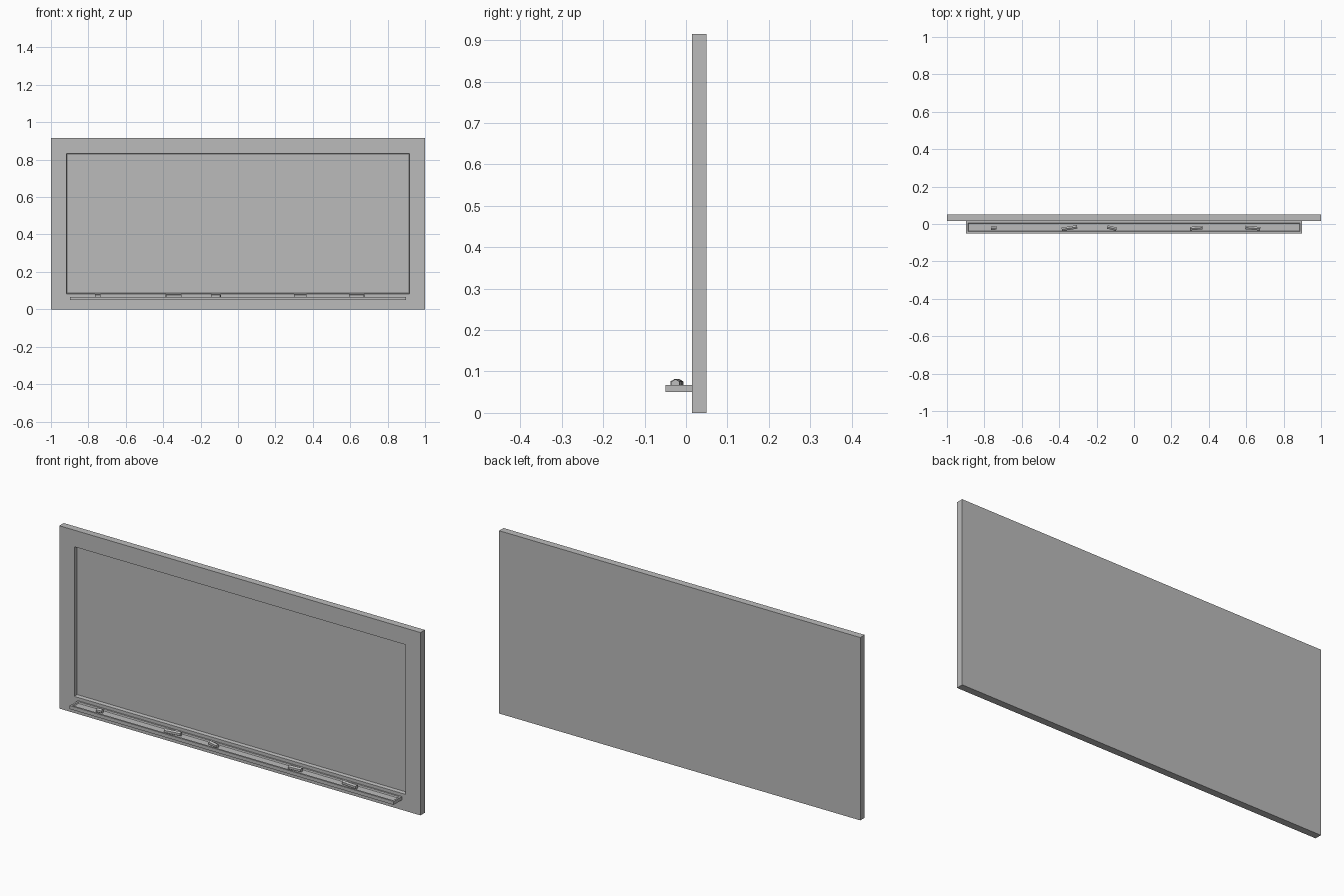
import bpy, bmesh, math

cube = bpy.data.objects.get("Cube")
if cube:
    bpy.data.objects.remove(cube)

grey = bpy.data.materials.new("plain grey")
grey.use_nodes = True
COLOUR = (0.5, 0.5, 0.5, 1)
grey.diffuse_color = COLOUR
grey.node_tree.nodes["Principled BSDF"].inputs["Base Color"].default_value = COLOUR


def finish(name, bm):
    """Turn a bmesh into a named grey object."""
    mesh = bpy.data.meshes.new(name)
    bm.to_mesh(mesh)
    bm.free()
    mesh.materials.append(grey)
    obj = bpy.data.objects.new(name, mesh)
    bpy.context.collection.objects.link(obj)
    return obj


def recessed_box(name, low, high, normal_axis, side, border, depth, taper):
    """Box with one face inset by a border and sunk, with slightly sloped walls."""
    bm = bmesh.new()
    bmesh.ops.create_cube(bm, size=1)
    for v in bm.verts:
        for i in range(3):
            v.co[i] = high[i] if v.co[i] > 0 else low[i]
    bm.normal_update()
    face = next(f for f in bm.faces if f.normal[normal_axis] * side > 0.9)
    bmesh.ops.inset_region(bm, faces=[face], thickness=border, use_even_offset=True)
    bmesh.ops.inset_region(bm, faces=[face], thickness=taper, use_even_offset=True)
    for v in face.verts:
        v.co[normal_axis] -= side * depth
    return finish(name, bm)


# Framed board with a sunken writing surface, and the shallow tray below it
recessed_box("framed_board", (-1, 0.015, 0), (1, 0.05, 0.915), 1, -1, 0.083, 0.018, 0.003)
recessed_box("chalk_tray", (-0.897, -0.05, 0.05), (0.897, 0.015, 0.067), 2, 1, 0.009, 0.006, 0.003)

# Chalk pieces: x position, length, turn in degrees
for i, (x, length, turn) in enumerate([(-0.75, 0.03, 5), (-0.345, 0.083, 9),
                                       (-0.118, 0.05, -14), (0.333, 0.067, 5),
                                       (0.635, 0.08, -5)]):
    bm = bmesh.new()
    bmesh.ops.create_cone(bm, cap_ends=True, segments=6, radius1=0.0108,
                          radius2=0.0108, depth=length)
    chalk = finish(f"chalk_{i + 1}", bm)
    chalk.rotation_euler = (0, math.pi / 2, math.radians(turn))
    chalk.location = (x, -0.022, 0.0705)
    # Keep a flat side of the hexagon on the tray
    for v in chalk.data.vertices:
        v.co.x, v.co.y = v.co.y, -v.co.x
